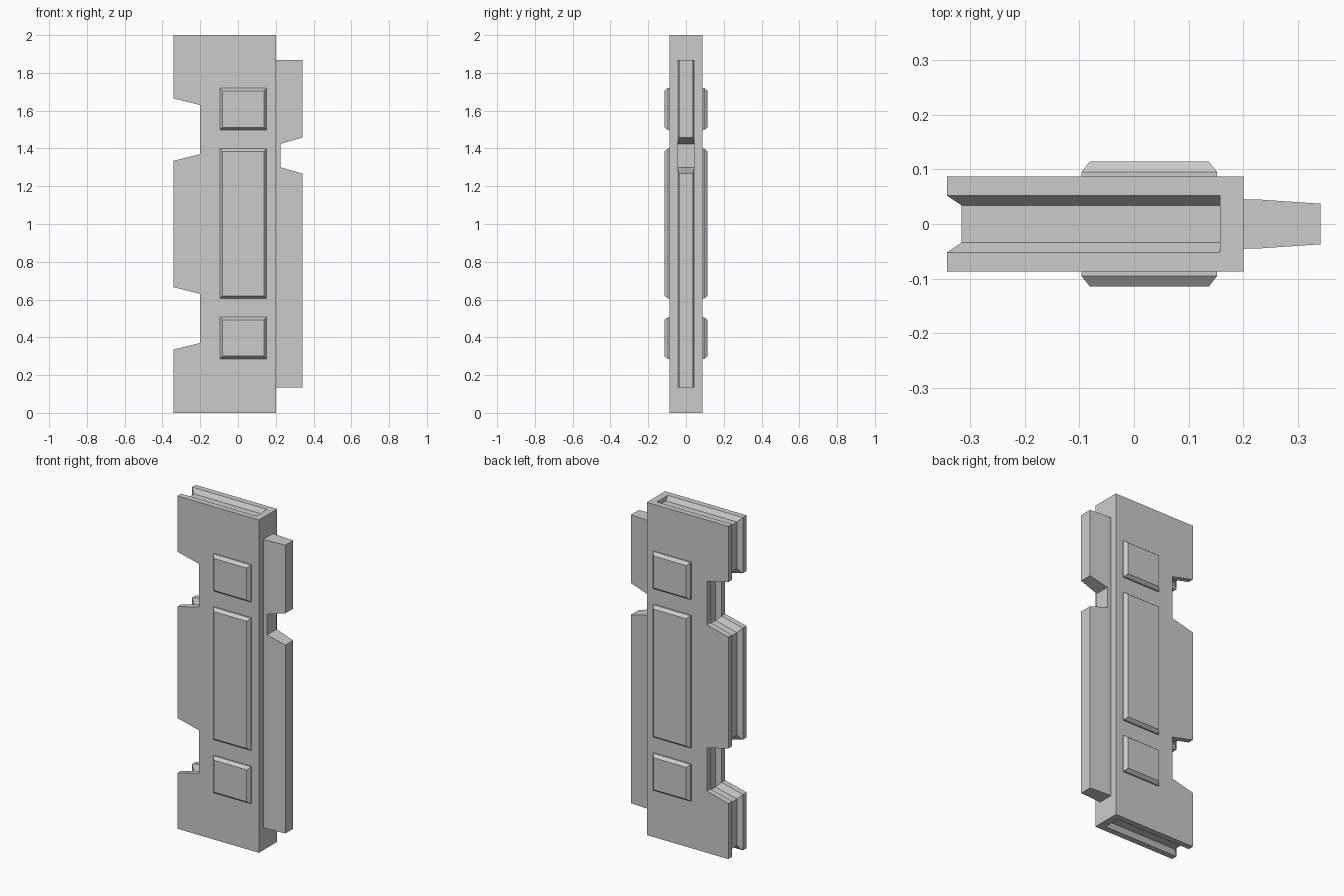
import bpy, bmesh

if "Cube" in bpy.data.objects:
    bpy.data.objects.remove(bpy.data.objects["Cube"])


def loft(name, loops):
    """Join equal-length vertex loops, cap both ends, weld doubled points."""
    bm = bmesh.new()
    rings = [[bm.verts.new(p) for p in loop] for loop in loops]
    n = len(rings[0])
    for a, b in zip(rings, rings[1:]):
        for i in range(n):
            j = (i + 1) % n
            bm.faces.new((a[i], a[j], b[j], b[i]))
    bm.faces.new(rings[0])
    bm.faces.new(rings[-1])
    bmesh.ops.remove_doubles(bm, verts=bm.verts, dist=1e-5)
    bmesh.ops.recalc_face_normals(bm, faces=bm.faces)
    mesh = bpy.data.meshes.new(name)
    bm.to_mesh(mesh)
    bm.free()
    obj = bpy.data.objects.new(name, mesh)
    bpy.context.collection.objects.link(obj)
    return obj


# Notched body; the tapered groove follows the left, top and bottom edges
LEFT, RIGHT, NOTCH, GROOVE_END, DEPTH = -0.342, 0.2, -0.2, 0.157, 0.027
edge = [(LEFT, 2.0, -1)]                     # x, z, groove direction in z
for mid in (1.5, 0.5):
    edge += [(LEFT, mid + 0.165, 1), (NOTCH, mid + 0.13, 1),
             (NOTCH, mid - 0.13, -1), (LEFT, mid - 0.165, -1)]
edge.append((LEFT, 0.0, 1))


def body_loop(y, d):
    pts = [(RIGHT, 0), (RIGHT, 2), (GROOVE_END, 2), (GROOVE_END, 2 - d)]
    pts += [(x + d, z + s * d) for x, z, s in edge]
    pts += [(GROOVE_END, d), (GROOVE_END, 0)]
    return [(x, y, z) for x, z in pts]


loft("body", [body_loop(y, d) for y, d in (
    (-0.087, 0), (-0.052, 0), (-0.034, DEPTH),
    (0.034, DEPTH), (0.052, 0), (0.087, 0))])

# Tapered tongue on the right side, split by a flared notch
BASE, NECK, TIP = 0.195, 0.225, 0.341


def section(x, y, z0, z1):
    return [(x, -y, z0), (x, y, z0), (x, y, z1), (x, -y, z1)]


def tongue(name, z_neck, z_tip):
    loft(name, [section(NECK, 0.045, *z_neck), section(TIP, 0.037, *z_tip)])


loft("tongue_root", [section(BASE, 0.045, 0.135, 1.868),
                     section(NECK, 0.045, 0.135, 1.868)])
tongue("tongue_lower", (0.135, 1.30), (0.135, 1.267))
tongue("tongue_upper", (1.424, 1.868), (1.458, 1.868))

# Raised bevelled panels on both faces
for z0, z1, part in ((0.285, 0.507, "lower"), (0.605, 1.40, "middle"), (1.497, 1.72, "upper")):
    for s, side in ((-1, "front"), (1, "back")):
        loft(f"{part}_panel_{side}", [
            [(-0.096 + i, s * y, z0 + i), (0.152 - i, s * y, z0 + i),
             (0.152 - i, s * y, z1 - i), (-0.096 + i, s * y, z1 - i)]
            for y, i in ((0.082, 0), (0.095, 0), (0.114, 0.015))])
